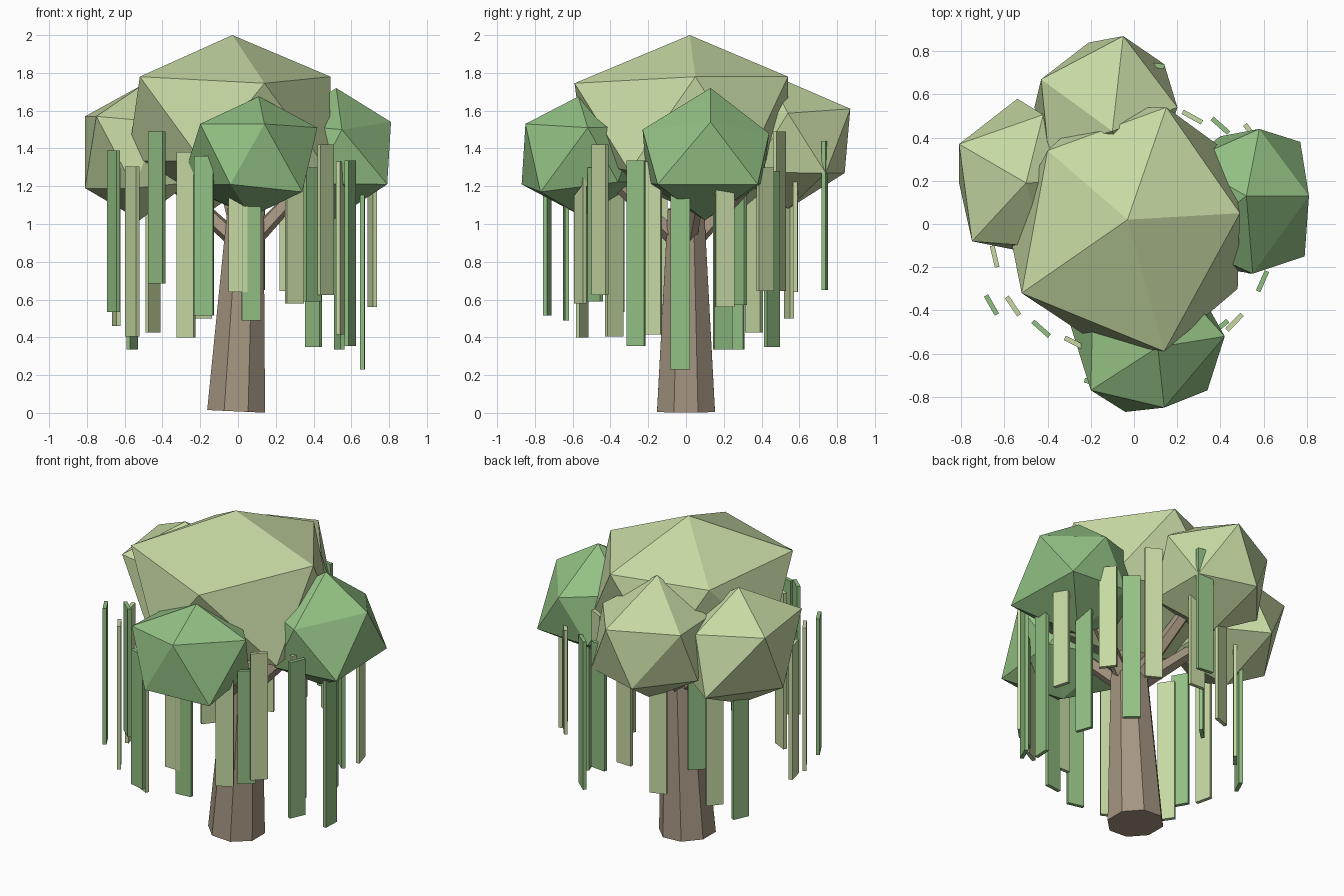
import bpy, bmesh, math
from mathutils import Vector, Matrix


def material(name, rgb):
    m = bpy.data.materials.new(name)
    m.diffuse_color = (*rgb, 1)
    return m


BARK = material("bark", (0.37, 0.30, 0.22))
OLIVE = material("olive_leaf", (0.57, 0.70, 0.37))
GREEN = material("green_leaf", (0.29, 0.53, 0.23))


def add(name, bm, mat):
    me = bpy.data.meshes.new(name)
    bmesh.ops.recalc_face_normals(bm, faces=bm.faces)
    bm.to_mesh(me)
    bm.free()
    me.materials.append(mat)
    ob = bpy.data.objects.new(name, me)
    bpy.context.collection.objects.link(ob)
    return ob


def limb(name, a, b, r1, r2, sides):
    """Tapered limb from a to b, with a flat side to the front."""
    a, b = Vector(a), Vector(b)
    d = b - a
    bm = bmesh.new()
    mat = (Matrix.Translation((a + b) / 2) @ d.to_track_quat('Z', 'Y').to_matrix().to_4x4()
           @ Matrix.Rotation(math.pi / sides, 4, 'Z'))
    bmesh.ops.create_cone(bm, cap_ends=True, segments=sides, radius1=r1, radius2=r2,
                          depth=d.length, matrix=mat)
    add(name, bm, BARK)


def clump(name, centre, r, rz, mat, points):
    """Icosahedron whose nearest corners are pulled to the given points."""
    bm = bmesh.new()
    bmesh.ops.create_icosphere(bm, subdivisions=1, radius=1)
    for v in bm.verts:
        v.co = Vector(centre) + Vector((v.co.x * r, v.co.y * r, v.co.z * rz))
    for p in map(Vector, points):
        min(bm.verts, key=lambda v: (v.co - p).length).co = p
    add(name, bm, mat)


# Trunk and branches
limb("trunk", (-0.01, 0, 0.008), (0.04, 0, 1.08), 0.166, 0.104, 8)

# Foliage clumps
clump("crown_top", (-0.02, 0, 1.54), 0.63, 0.46, OLIVE,
      [(-0.03, 0.02, 2.0), (0.15, 0.54, 1.78), (0.49, 0.05, 1.78), (0.14, -0.59, 1.745),
       (-0.52, -0.32, 1.78), (-0.40, 0.34, 1.75), (0.48, -0.30, 1.28)])
clump("crown_front", (0.07, -0.55, 1.37), 0.36, 0.33, GREEN,
      [(0.11, -0.57, 1.675), (0.42, -0.52, 1.51), (0.14, -0.85, 1.53), (-0.20, -0.77, 1.53),
       (0.34, -0.77, 1.17), (-0.04, -0.87, 1.21), (-0.30, -0.45, 1.21)])
clump("crown_right", (0.50, 0.10, 1.37), 0.36, 0.35, GREEN,
      [(0.52, 0.13, 1.72), (0.81, 0.13, 1.54), (0.58, 0.44, 1.48), (0.55, -0.23, 1.50),
       (0.77, 0.38, 1.21), (0.79, -0.15, 1.21)])
clump("crown_back", (-0.13, 0.54, 1.43), 0.37, 0.35, OLIVE,
      [(-0.05, 0.87, 1.61), (0.14, 0.74, 1.27), (-0.21, 0.84, 1.27), (-0.43, 0.67, 1.60),
       (-0.10, 0.43, 1.80)])
clump("crown_left", (-0.52, 0.20, 1.38), 0.36, 0.36, OLIVE,
      [(-0.81, 0.37, 1.57), (-0.75, -0.08, 1.57), (-0.81, 0.19, 1.19), (-0.55, -0.12, 1.19),
       (-0.54, 0.58, 1.20), (-0.50, 0.19, 1.74)])

for side, tip in {"front": (0.07, -0.48, 1.33), "right": (0.46, 0.09, 1.33),
                  "back": (-0.11, 0.48, 1.38), "left": (-0.46, 0.18, 1.33)}.items():
    limb("branch_" + side, (0.035, 0, 0.87), tip, 0.05, 0.035, 5)

# Hanging strands: x, y, bottom, top
OLIVE_STRANDS = [
    (-0.645, -0.15, 0.46, 1.30), (-0.56, -0.38, 0.405, 1.305), (-0.45, 0.36, 0.425, 1.25),
    (-0.275, -0.55, 0.40, 1.38), (-0.19, 0.545, 0.50, 1.30), (0.0, -0.64, 0.64, 1.25),
    (0.30, -0.56, 0.58, 1.30), (0.465, -0.455, 0.625, 1.42), (0.545, -0.18, 0.415, 1.33),
    (0.71, 0.205, 0.56, 1.25), (0.545, 0.42, 0.645, 1.30), (0.27, 0.495, 0.645, 1.49),
    (0.02, 0.58, 0.64, 1.24)]
GREEN_STRANDS = [
    (-0.66, -0.375, 0.535, 1.39), (-0.56, 0.26, 0.335, 1.25), (-0.43, -0.485, 0.685, 1.49),
    (-0.18, -0.735, 0.515, 1.36), (0.07, -0.635, 0.49, 1.25), (0.395, -0.48, 0.59, 1.30),
    (0.40, 0.455, 0.35, 1.28), (0.535, 0.195, 0.335, 1.25), (0.595, -0.265, 0.355, 1.335),
    (0.66, -0.03, 0.23, 1.20), (0.09, 0.735, 0.65, 1.44), (-0.27, 0.28, 0.57, 1.25)]

for mat, strands in ((OLIVE, OLIVE_STRANDS), (GREEN, GREEN_STRANDS)):
    for x, y, lo, hi in strands:
        bm = bmesh.new()
        # thin slab facing away from the trunk
        bmesh.ops.create_cube(bm, size=1, matrix=Matrix.Translation((x, y, (lo + hi) / 2))
                              @ Matrix.Rotation(math.atan2(y, x), 4, 'Z')
                              @ Matrix.Diagonal((0.022, 0.102, hi - lo, 1)))
        add("hanging_strand", bm, mat)
